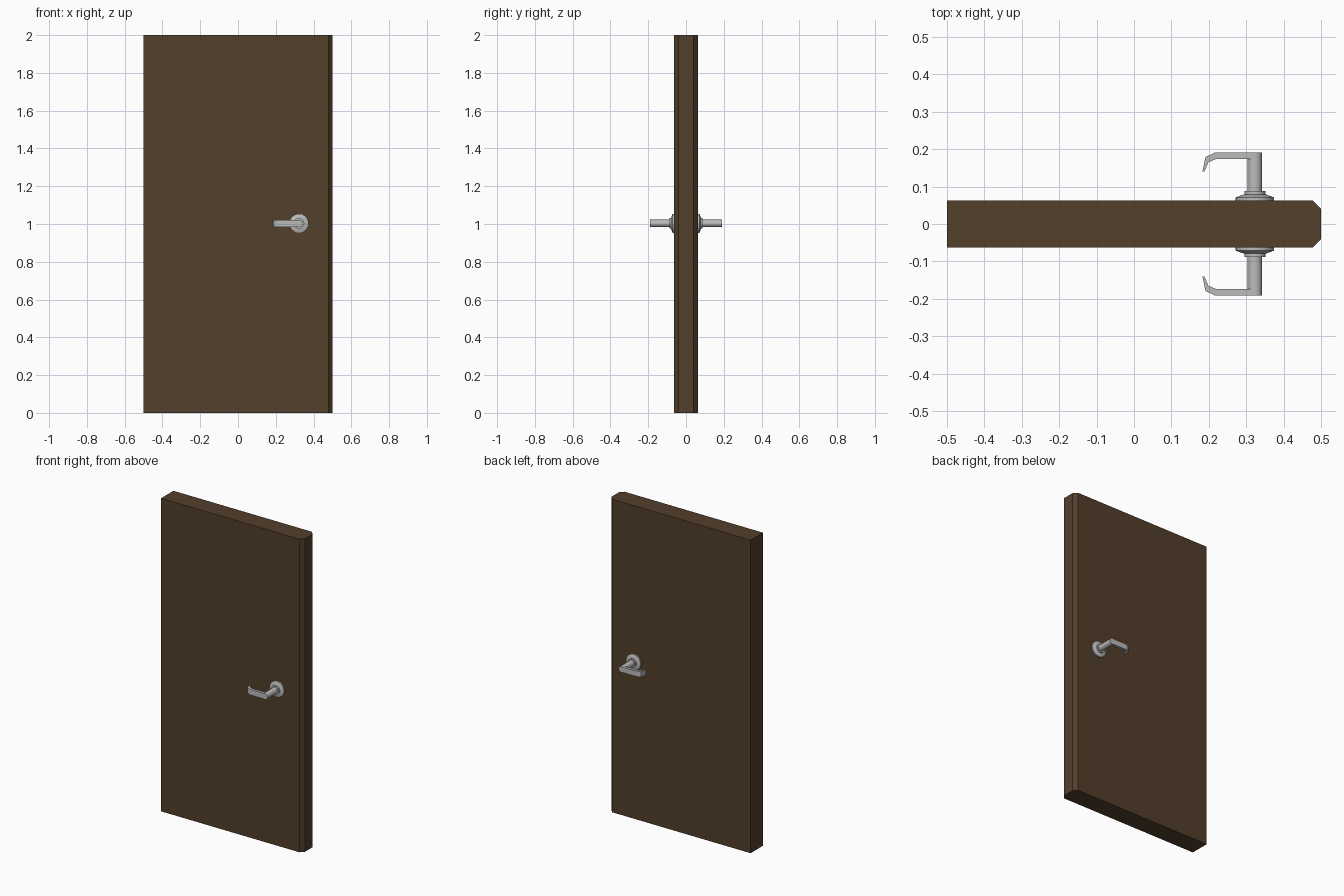
import bpy, bmesh, math
from mathutils import Matrix

cube = bpy.data.objects.get("Cube")
if cube:
    bpy.data.objects.remove(cube, do_unlink=True)


def material(name, rgb):
    mat = bpy.data.materials.new(name)
    mat.use_nodes = True
    mat.diffuse_color = (*rgb, 1)
    mat.node_tree.nodes["Principled BSDF"].inputs["Base Color"].default_value = (*rgb, 1)
    return mat


brown = material("dark brown wood", (0.085, 0.05, 0.024))
metal = material("brushed metal", (0.5, 0.5, 0.5))


def finish(name, bm, mat, smooth=False):
    bmesh.ops.recalc_face_normals(bm, faces=bm.faces)
    mesh = bpy.data.meshes.new(name)
    bm.to_mesh(mesh)
    bm.free()
    mesh.materials.append(mat)
    obj = bpy.data.objects.new(name, mesh)
    bpy.context.collection.objects.link(obj)
    if smooth:
        bpy.ops.object.select_all(action="DESELECT")
        obj.select_set(True)
        bpy.context.view_layer.objects.active = obj
        bpy.ops.object.shade_smooth_by_angle(angle=math.radians(30))
    return obj


def prism(name, outline, z0, z1, mat):
    """Extrude an xy outline upward from z0 to z1."""
    bm = bmesh.new()
    face = bm.faces.new([bm.verts.new((x, y, z0)) for x, y in outline])
    top = bmesh.ops.extrude_face_region(bm, geom=[face])["geom"]
    bmesh.ops.translate(bm, vec=(0, 0, z1 - z0),
                        verts=[v for v in top if isinstance(v, bmesh.types.BMVert)])
    return finish(name, bm, mat)


def turned(name, profile, side, segments=32):
    """Lathe (radius, distance) pairs around the spindle axis."""
    bm = bmesh.new()
    rings = []
    for r, d in profile:
        ring = []
        for i in range(segments):
            a = math.tau * i / segments
            ring.append(bm.verts.new((AXIS_X + r * math.cos(a), side * d,
                                      AXIS_Z + r * math.sin(a))))
        rings.append(ring)
    for low, high in zip(rings, rings[1:]):
        for i in range(segments):
            j = (i + 1) % segments
            bm.faces.new((low[i], low[j], high[j], high[i]))
    bm.faces.new(rings[0])
    bm.faces.new(rings[-1])
    return finish(name, bm, metal, smooth=True)


AXIS_X, AXIS_Z = 0.323, 1.003
HALF = 0.0625

# Door slab with bevelled latch edge
prism("door_slab", [(-0.5, -HALF), (0.478, -HALF), (0.5, -0.04),
                    (0.5, 0.04), (0.478, HALF), (-0.5, HALF)], 0, 2, brown)

# Handle set on each face
rosette = [(0.051, HALF), (0.051, 0.071), (0.03, 0.079), (0.028, 0.079), (0.028, 0.088)]
post = [(0.0195, 0.08), (0.0195, 0.191)]
lever = [(0.323, 0.191), (0.217, 0.191), (0.191, 0.179), (0.183, 0.14),
         (0.188, 0.14), (0.199, 0.165), (0.22, 0.174), (0.323, 0.174)]
for label, side in (("front", -1), ("back", 1)):
    turned(label + "_rosette", rosette, side)
    turned(label + "_post", post, side)
    prism(label + "_lever", [(x, side * y) for x, y in lever],
          AXIS_Z - 0.018, AXIS_Z + 0.018, metal)
